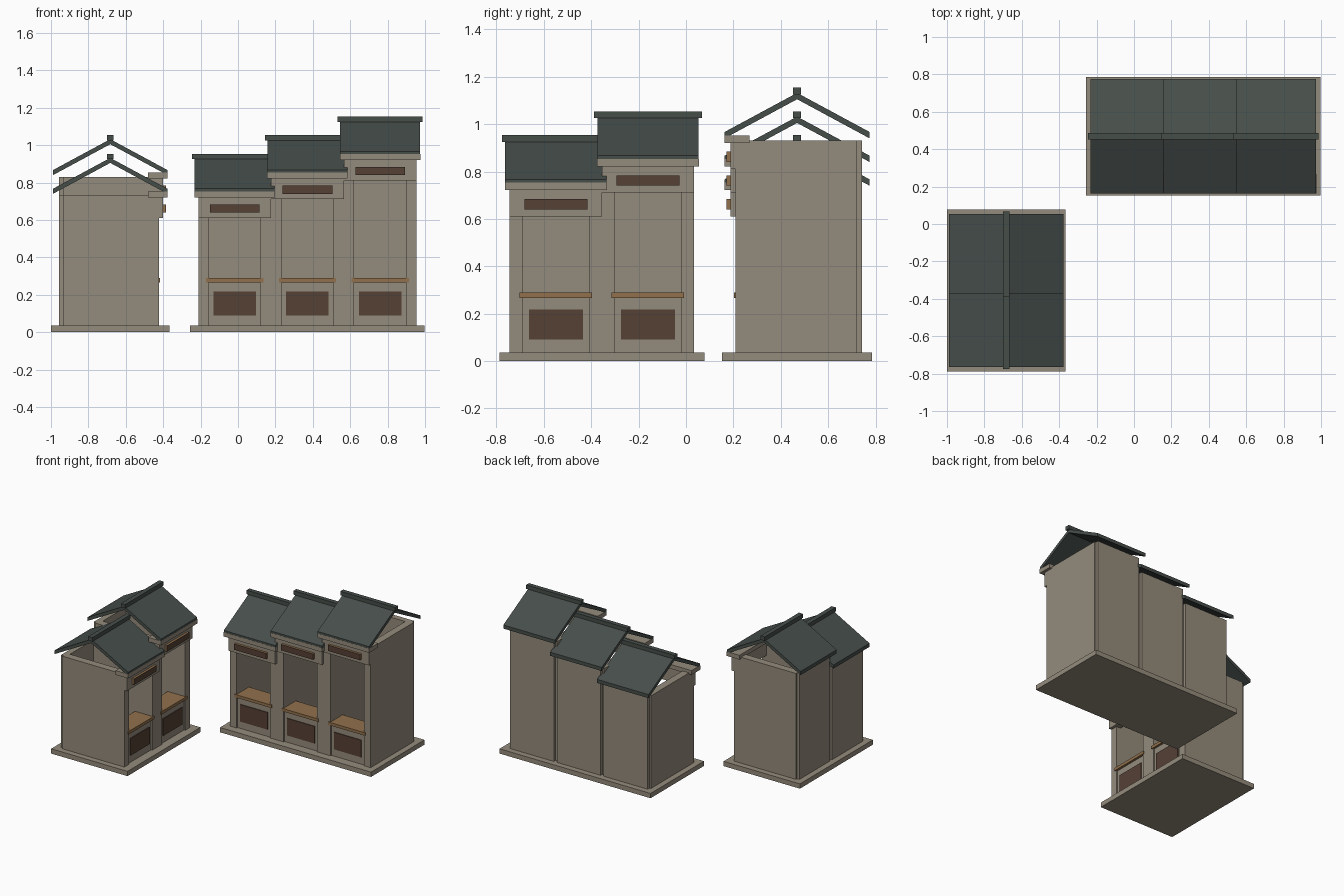
import bpy, bmesh, math
from mathutils import Matrix

if "Cube" in bpy.data.objects:
    bpy.data.objects.remove(bpy.data.objects["Cube"])


def lin(c):
    c /= 255
    return c / 12.92 if c <= 0.04045 else ((c + 0.055) / 1.055) ** 2.4


def material(name, r, g, b):
    m = bpy.data.materials.new(name)
    m.diffuse_color = (lin(r), lin(g), lin(b), 1)
    m.use_nodes = True
    m.node_tree.nodes["Principled BSDF"].inputs["Base Color"].default_value = m.diffuse_color
    return m


STONE = material("plaster", 148, 139, 124)
SLATE = material("roof_slate", 70, 78, 74)
DARK = material("dark_wood", 86, 65, 53)
TAN = material("light_wood", 145, 112, 76)


def finish(name, bm, mat, place):
    bm.transform(place)
    bmesh.ops.recalc_face_normals(bm, faces=bm.faces)
    mesh = bpy.data.meshes.new(name)
    bm.to_mesh(mesh)
    bm.free()
    mesh.materials.append(mat)
    bpy.context.collection.objects.link(bpy.data.objects.new(name, mesh))


def box(name, x, y, z, mat, place):
    """Box from (min, max) ranges."""
    bm = bmesh.new()
    bmesh.ops.create_cube(bm, size=1)
    for v in bm.verts:
        v.co = [r[0] if c < 0 else r[1] for r, c in zip((x, y, z), v.co)]
    finish(name, bm, mat, place)


def prism(name, x, profile, mat, place):
    """Extrude a (y, z) profile along x."""
    bm = bmesh.new()
    face = bm.faces.new([bm.verts.new((x[0], y, z)) for y, z in profile])
    ext = bmesh.ops.extrude_face_region(bm, geom=[face])["geom"]
    for v in ext:
        if isinstance(v, bmesh.types.BMVert):
            v.co.x = x[1]
    finish(name, bm, mat, place)


PITCH, STEP = 0.389, 0.1


def stall(tag, u, h, place):
    """One stall centred on u, raised by h at the top; front is -y."""
    def part(name, half, y, z, mat):
        box(f"{tag}_{name}", (u - half, u + half), y, z, mat, place)

    # walls
    hw = PITCH / 2
    for side, s in (("left", -1), ("right", 1)):
        xs = sorted((u + s * hw, u + s * 0.139))
        box(f"{tag}_{side}_wall", xs, (-0.26, 0.252), (0.035, 0.731 + h), STONE, place)
    part("back_wall", hw - 0.012, (0.23, 0.273), (0.035, 0.731 + h), STONE)
    # counter
    part("counter_front", 0.139, (-0.25, -0.21), (0.035, 0.267), STONE)
    part("counter_panel", 0.114, (-0.256, -0.25), (0.09, 0.218), DARK)
    part("counter_top", 0.153, (-0.267, -0.115), (0.267, 0.289), TAN)
    # lintel, cornice and sign
    part("lintel", hw, (-0.281, -0.225), (0.611, 0.73 + h), STONE) if h == 0 else \
        part("lintel", hw, (-0.281, -0.225), (0.611 + h, 0.73 + h), STONE)
    part("cornice", 0.215, (-0.307, -0.202), (0.721 + h, 0.753 + h), STONE)
    part("sign_board", 0.133, (-0.296, -0.281), (0.64 + h, 0.684 + h), TAN)
    part("sign_face", 0.133, (-0.299, -0.296), (0.64 + h, 0.684 + h), DARK)
    # open gable roof and ridge cap
    e, t = 0.306, 0.027
    top, low = 0.932 + h, 0.767 + h
    prism(f"{tag}_roof", (u - 0.214, u + 0.214),
          [(-e, low), (0, top), (e, low), (e, low - t), (0, top - t), (-e, low - t)],
          SLATE, place)
    part("ridge_cap", 0.227, (-0.017, 0.017), (0.925 + h, 0.954 + h), SLATE)


def row(tag, count, place):
    """A stepped row of stalls on a plinth."""
    half = count * PITCH / 2 + 0.0435
    box(f"{tag}_plinth", (-half, half), (-0.317, 0.317), (0, 0.036), STONE, place)
    for i in range(count):
        stall(f"{tag}_stall_{i + 1}", (i - (count - 1) / 2) * PITCH, i * STEP, place)


row("long_row", 3, Matrix.Translation((0.371, 0.469, 0)))
row("short_row", 2, Matrix.Translation((-0.683, -0.355, 0)) @ Matrix.Rotation(math.pi / 2, 4, "Z"))
